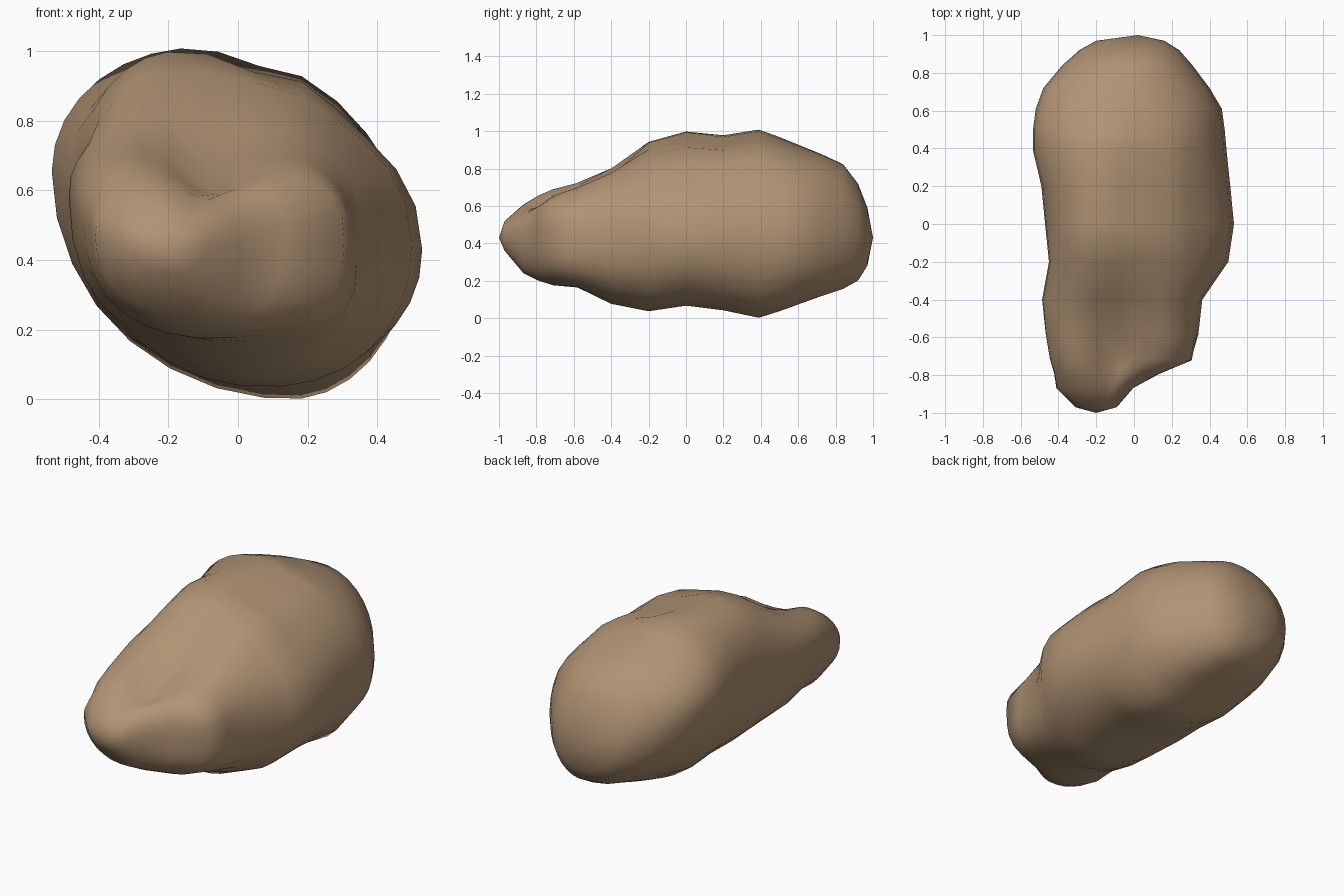
import bpy, bmesh, math
from mathutils import Vector

SEG = 30

# Outline by station: y, left x, right x, bottom z, top z
OUTLINE = [
    (-0.97, -0.31, -0.09, 0.36, 0.52),
    (-0.87, -0.41, 0.00, 0.24, 0.61),
    (-0.79, -0.42, 0.13, 0.20, 0.655),
    (-0.71, -0.44, 0.29, 0.175, 0.68),
    (-0.58, -0.46, 0.325, 0.165, 0.71),
    (-0.40, -0.485, 0.36, 0.075, 0.81),
    (-0.20, -0.45, 0.50, 0.035, 0.945),
    (0.00, -0.47, 0.53, 0.065, 1.00),
    (0.20, -0.49, 0.51, 0.04, 0.98),
    (0.39, -0.535, 0.49, 0.00, 1.01),
    (0.50, -0.535, 0.48, 0.035, 0.97),
    (0.61, -0.52, 0.465, 0.075, 0.925),
    (0.72, -0.48, 0.40, 0.115, 0.88),
    (0.84, -0.38, 0.31, 0.155, 0.825),
    (0.92, -0.29, 0.24, 0.20, 0.72),
    (0.97, -0.20, 0.16, 0.28, 0.59),
]
# Tilt of the cross-section: y, x of top, x of bottom, z of left, z of right, squareness
TILT = [
    (-1.0, -0.20, -0.20, 0.44, 0.44, 1.0),
    (-0.75, -0.14, -0.08, 0.50, 0.46, 0.84),
    (-0.45, -0.16, 0.05, 0.58, 0.47, 0.88),
    (0.0, -0.17, 0.10, 0.58, 0.43, 0.96),
    (0.4, -0.12, 0.15, 0.66, 0.42, 1.0),
    (0.7, -0.08, 0.12, 0.64, 0.43, 0.95),
    (1.0, 0.02, 0.02, 0.44, 0.44, 1.0),
]
# Hollows (positive) and bumps (negative): centre, radii, depth
DENTS = [
    ((-0.08, -0.74, 0.66), (0.10, 0.13, 0.18), 0.085),   # notch between front lobes
    ((-0.06, -0.45, 0.78), (0.11, 0.20, 0.15), 0.05),    # gully behind the notch
    ((0.04, 0.15, 0.98), (0.09, 0.38, 0.15), 0.04),      # long groove on top
    ((0.36, -0.02, 0.80), (0.20, 0.28, 0.20), 0.04),     # flattened right shoulder
    ((0.20, -0.50, 0.68), (0.13, 0.13, 0.15), -0.045),   # right front lobe top
    ((-0.34, -0.64, 0.66), (0.14, 0.18, 0.14), -0.035),  # left front lobe top
    ((0.27, -0.60, 0.28), (0.15, 0.17, 0.14), -0.045),   # right front lobe underside
    ((0.24, -0.72, 0.55), (0.12, 0.09, 0.14), -0.025),   # blunt right lobe face
    ((-0.36, 0.05, 0.24), (0.18, 0.22, 0.18), -0.035),   # left lower flank
    ((-0.24, -0.36, 0.16), (0.14, 0.16, 0.14), 0.025),   # left lower neck
]


def blend(table, y):
    for a, b in zip(table, table[1:]):
        if y <= b[0]:
            t = (y - a[0]) / (b[0] - a[0])
            return [p + (q - p) * t for p, q in zip(a[1:], b[1:])]
    return table[-1][1:]


def power(v, e):
    return math.copysign(abs(v) ** e, v)


def section(row):
    """Closed loop of four quarter ellipses meeting at the extreme points."""
    y, xl, xr, zb, zt = row
    tx, bx, lz, rz, e = blend(TILT, y)
    pts = []
    for i in range(SEG):
        a = 2 * math.pi * i / SEG
        c, s = power(math.cos(a), e), power(math.sin(a), e)
        cx = tx if s >= 0 else bx
        cz = rz if c >= 0 else lz
        x = cx + c * ((xr - cx) if c >= 0 else (cx - xl))
        z = cz + s * ((zt - cz) if s >= 0 else (cz - zb))
        pts.append(Vector((x, y, z)))
    return pts


# Loft the rock through its sections and close both ends
bm = bmesh.new()
rings = [[bm.verts.new(p) for p in section(row)] for row in OUTLINE]
for r, q in zip(rings, rings[1:]):
    for i in range(SEG):
        j = (i + 1) % SEG
        bm.faces.new((r[i], r[j], q[j], q[i]))
for ring, tip in ((rings[0], (-0.2, -1.0, 0.43)), (rings[-1], (0.02, 1.0, 0.43))):
    pole = bm.verts.new(tip)
    for i in range(SEG):
        bm.faces.new((ring[i], ring[(i + 1) % SEG], pole))
bmesh.ops.recalc_face_normals(bm, faces=bm.faces)
bm.normal_update()

# Press in the hollows and raise the bumps
moves = []
for v in bm.verts:
    d = 0
    for c, r, depth in DENTS:
        d += depth * math.exp(-sum(((v.co[k] - c[k]) / r[k]) ** 2 for k in range(3)))
    moves.append((v, v.normal * -d))
for v, m in moves:
    v.co += m

mesh = bpy.data.meshes.new("rock_body")
bm.to_mesh(mesh)
bm.free()
rock = bpy.data.objects.new("rock_body", mesh)
bpy.context.collection.objects.link(rock)
for p in mesh.polygons:
    p.use_smooth = True

stone = bpy.data.materials.new("tan_stone")
stone.diffuse_color = (0.44, 0.293, 0.175, 1)
mesh.materials.append(stone)
